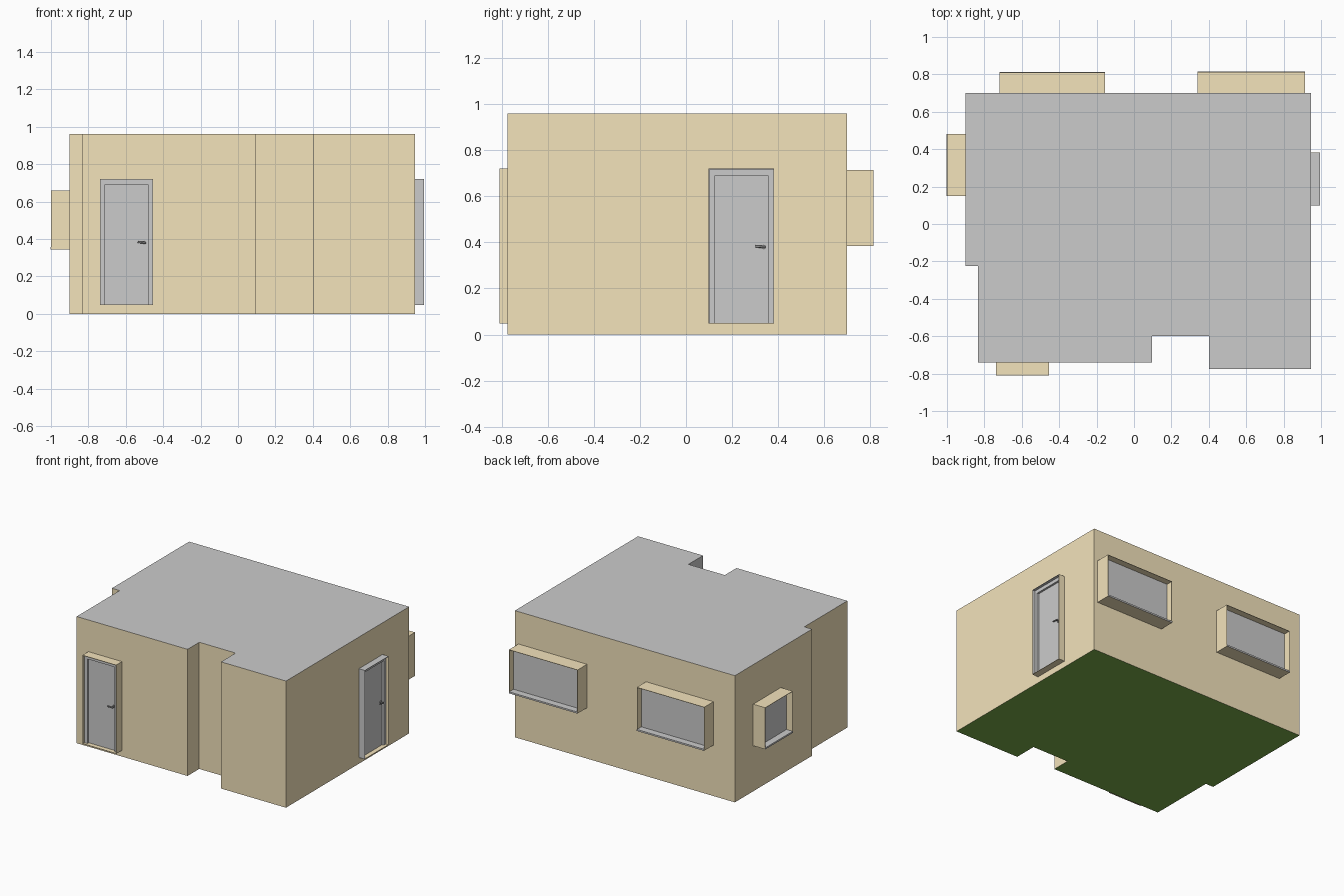
import bpy, bmesh, math
from mathutils import Vector, Matrix

if "Cube" in bpy.data.objects:
    bpy.data.objects.remove(bpy.data.objects["Cube"])

def material(name, rgb):
    m = bpy.data.materials.new(name)
    m.diffuse_color = (*rgb, 1)
    m.use_nodes = True
    m.node_tree.nodes["Principled BSDF"].inputs["Base Color"].default_value = m.diffuse_color
    return m

TAN = material("tan_plaster", (0.9, 0.77, 0.5))
GREEN = material("green_floor", (0.2, 0.42, 0.07))
DARK = material("dark_metal", (0.3, 0.3, 0.3))

def finish(name, bm, mat=None):
    me = bpy.data.meshes.new(name)
    bm.to_mesh(me)
    bm.free()
    ob = bpy.data.objects.new(name, me)
    bpy.context.collection.objects.link(ob)
    if mat:
        me.materials.append(mat)
    return ob

# Each wall maps (along, outward, up) to world space
WALLS = {
    "front": lambda u, d, z: Vector((u, -0.74 - d, z)),
    "back": lambda u, d, z: Vector((u, 0.70 + d, z)),
    "left": lambda u, d, z: Vector((-0.90 - d, u, z)),
    "right": lambda u, d, z: Vector((0.945 + d, u, z)),
}

def box(name, wall, u, d, z, mat=None):
    a, b = (WALLS[wall](u[i], d[i], z[i]) for i in (0, 1))
    size = [abs(q - p) for p, q in zip(a, b)]
    bm = bmesh.new()
    bmesh.ops.create_cube(bm, size=1, matrix=Matrix.Translation((a + b) / 2) @ Matrix.Diagonal((*size, 1)))
    return finish(name, bm, mat)

# Room shell: footprint, counter-clockwise from above
H = 0.96
PLAN = [(-0.90, 0.70), (-0.90, -0.225), (-0.835, -0.225), (-0.835, -0.74), (0.095, -0.74),
        (0.095, -0.60), (0.40, -0.60), (0.40, -0.775), (0.945, -0.775), (0.945, 0.70)]
GREY_WALL = 6  # notch side that is left unpainted

def sheets(name, polygons, mat=None):
    bm = bmesh.new()
    for poly in polygons:
        bm.faces.new([bm.verts.new(p) for p in poly])
    bmesh.ops.remove_doubles(bm, verts=bm.verts, dist=1e-5)
    return finish(name, bm, mat)

sides = []
for i, (x0, y0) in enumerate(PLAN):
    x1, y1 = PLAN[(i + 1) % len(PLAN)]
    sides.append([(x0, y0, 0), (x1, y1, 0), (x1, y1, H), (x0, y0, H)])
sheets("notch_side_wall", [sides.pop(GREY_WALL)])
sheets("walls", sides, TAN)
sheets("ceiling", [[(x, y, H) for x, y in PLAN]])
sheets("floor", [[(x, y, 0) for x, y in reversed(PLAN)]], GREEN)

T = 0.003  # thickness of the reveal panels

def reveal(name, wall, u0, u1, depth, z0, z1, mats):
    # Open box around an opening: low side, high side, top, bottom
    d = (0, depth)
    box(name + "_jamb_low", wall, (u0, u0 + T), d, (z0, z1), mats[0])
    box(name + "_jamb_high", wall, (u1 - T, u1), d, (z0, z1), mats[1])
    box(name + "_head", wall, (u0 + T, u1 - T), d, (z1 - T, z1), mats[2])
    box(name + "_base", wall, (u0 + T, u1 - T), d, (z0, z0 + T), mats[3])

# Windows: tan reveal, recessed pane, grey sill
for name, wall, u0, u1, depth, z0, z1 in [
        ("back_window_a", "back", -0.72, -0.155, 0.11, 0.385, 0.715),
        ("back_window_b", "back", 0.34, 0.915, 0.113, 0.385, 0.715),
        ("left_window", "left", 0.15, 0.48, 0.10, 0.345, 0.66)]:
    reveal(name, wall, u0, u1, depth, z0, z1, [TAN] * 4)
    box(name + "_pane", wall, (u0 + T, u1 - T), (0.0, depth - 0.05), (z0 + T, z1 - T))
    box(name + "_sill", wall, (u0 + T, u1 - T), (depth - 0.05, depth), (z0 + T, z0 + 0.012))
    box(name + "_sill_nosing", wall, (u0, u1), (depth, depth + 0.002), (z0, z0 + 0.012))

def cylinder(name, wall, points, radius, mat):
    # Round bar along a path of (along, outward, up) points
    cu = bpy.data.curves.new(name, 'CURVE')
    cu.dimensions = '3D'
    cu.bevel_depth = radius
    cu.bevel_resolution = 2
    cu.use_fill_caps = True
    sp = cu.splines.new('POLY')
    sp.points.add(len(points) - 1)
    for p, q in zip(sp.points, points):
        p.co = (*WALLS[wall](*q), 1)
    ob = bpy.data.objects.new(name, cu)
    bpy.context.collection.objects.link(ob)
    cu.materials.append(mat)

# Doors: reveal, casing, recessed leaf, lever handle
Z0, Z1, W = 0.047, 0.72, 0.027
for name, wall, u0, u1, depth, face, mats in [
        ("front_door", "front", -0.737, -0.455, 0.07, 0.05, [TAN] * 4),
        ("right_door", "right", 0.098, 0.382, 0.05, 0.03, [None, TAN, None, TAN])]:
    reveal(name, wall, u0, u1, depth, Z0, Z1, mats)
    a, b, lo, hi = u0 + T, u1 - T, Z0 + T, Z1 - T
    box(name + "_casing_low", wall, (a, u0 + W), (0, face), (lo, hi))
    box(name + "_casing_high", wall, (u1 - W, b), (0, face), (lo, hi))
    box(name + "_casing_top", wall, (u0 + W, u1 - W), (0, face), (Z1 - W - T, hi))
    leaf = face - 0.015
    box(name + "_leaf", wall, (u0 + W, u1 - W), (0, leaf), (lo, Z1 - W - T))
    k, z = u1 - 0.045, 0.38
    cylinder(name + "_handle_rose", wall, [(k, leaf, z), (k, leaf + 0.005, z)], 0.011, DARK)
    cylinder(name + "_handle_lever", wall,
             [(k + 0.008, leaf + 0.02, z), (k, leaf + 0.022, z), (k - 0.036, leaf + 0.022, z + 0.003)], 0.005, DARK)
    cylinder(name + "_handle_neck", wall, [(k, leaf, z), (k, leaf + 0.022, z)], 0.005, DARK)
